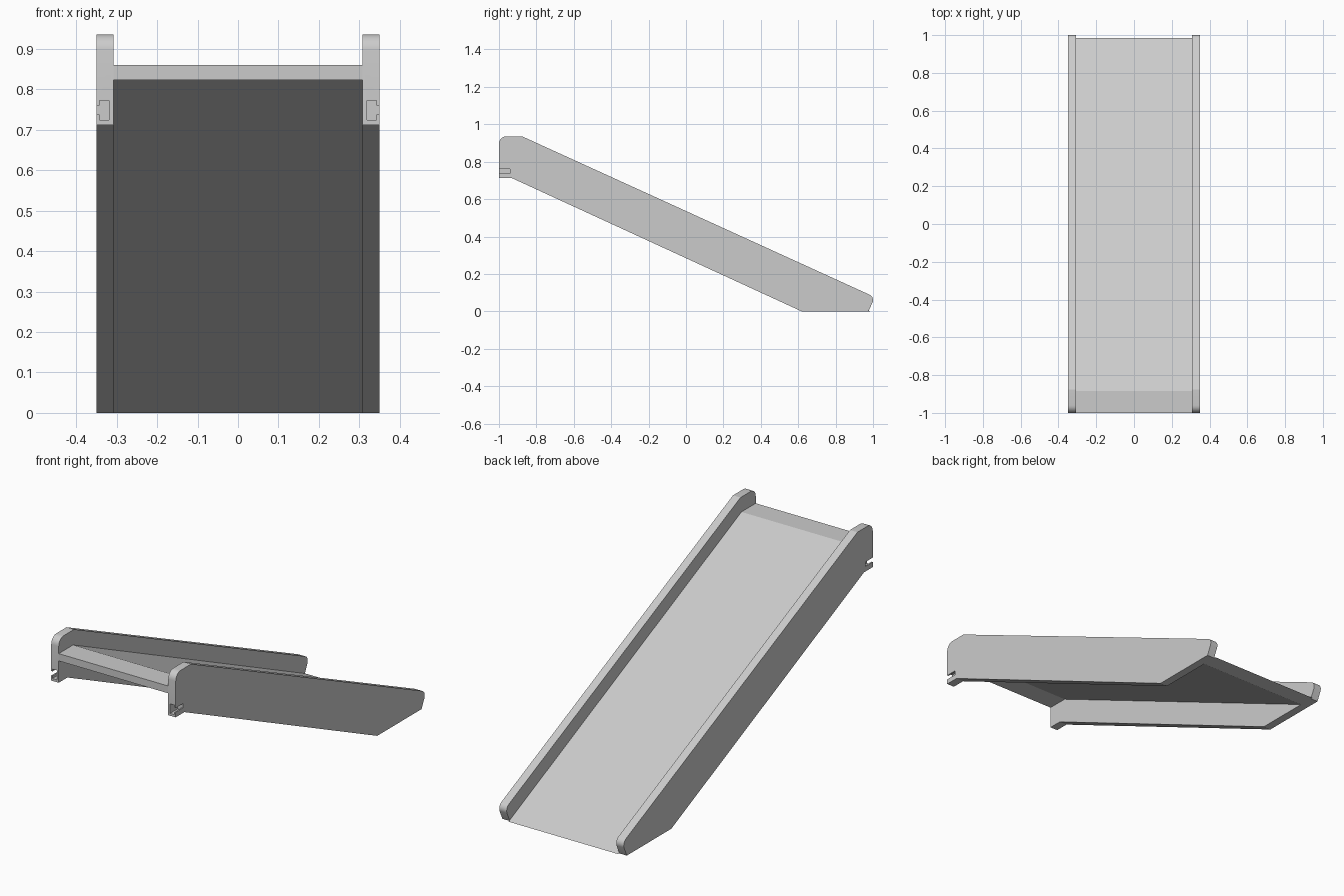
import bpy, bmesh
from math import cos, sin, radians
from mathutils import Vector

if "Cube" in bpy.data.objects:
    bpy.data.objects.remove(bpy.data.objects["Cube"])


def extrude_profile(name, points, to_3d, depth):
    """Closed 2D profile placed by to_3d and extruded along depth."""
    bm = bmesh.new()
    face = bm.faces.new([bm.verts.new(to_3d(*p)) for p in points])
    geo = bmesh.ops.extrude_face_region(bm, geom=[face])["geom"]
    bmesh.ops.translate(bm, vec=Vector(depth),
                        verts=[v for v in geo if isinstance(v, bmesh.types.BMVert)])
    bmesh.ops.recalc_face_normals(bm, faces=bm.faces)
    mesh = bpy.data.meshes.new(name)
    bm.to_mesh(mesh)
    bm.free()
    obj = bpy.data.objects.new(name, mesh)
    bpy.context.collection.objects.link(obj)
    return obj


def arc(cy, cz, r, start, end, n=6):
    return [(cy + r * cos(radians(start + (end - start) * i / n)),
             cz + r * sin(radians(start + (end - start) * i / n))) for i in range(n + 1)]


INNER, OUTER = 0.308, 0.35

# Side rail outline in y, z: flat foot, rounded tip, rounded top corner
rail_profile = ([(-1, 0.712), (-0.93, 0.712), (0.618, 0), (0.975, 0)]
                + arc(0.968, 0.06, 0.032, -20, 65)
                + [(-0.877, 0.936)]
                + arc(-0.96, 0.896, 0.04, 90, 180))

# T-shaped slot section in x, z, open to the outer side and the front
slot_profile = [(0.3185, 0.724), (0.343, 0.724), (0.343, 0.7375), (0.37, 0.7375),
                (0.37, 0.76), (0.343, 0.76), (0.343, 0.772), (0.3185, 0.772)]

# Rails with slot cut into the upper front end
for side, sx in (("right", 1), ("left", -1)):
    rail = extrude_profile(f"{side}_side_rail", rail_profile,
                           lambda y, z: (sx * INNER, y, z), (sx * (OUTER - INNER), 0, 0))
    cutter = extrude_profile("slot_cutter", slot_profile,
                             lambda x, z: (sx * x, -1.05, z), (0, 0.11, 0))
    cutter.hide_render = True
    mod = rail.modifiers.new("slot", 'BOOLEAN')
    mod.operation = 'DIFFERENCE'
    mod.solver = 'EXACT'
    mod.object = cutter
    bpy.context.view_layer.objects.active = rail
    bpy.ops.object.modifier_apply(modifier="slot")
    bpy.data.objects.remove(cutter)
    bpy.ops.object.select_all(action='DESELECT')
    rail.select_set(True)
    bpy.ops.object.shade_smooth_by_angle(angle=radians(24))

# Sloped sliding board with a short level landing at the top
board_profile = [(-1, 0.823), (-0.893, 0.823), (0.9, 0), (0.985, 0),
                 (-0.885, 0.86), (-1, 0.86)]
extrude_profile("slide_board", board_profile,
                lambda y, z: (-INNER, y, z), (2 * INNER, 0, 0))
